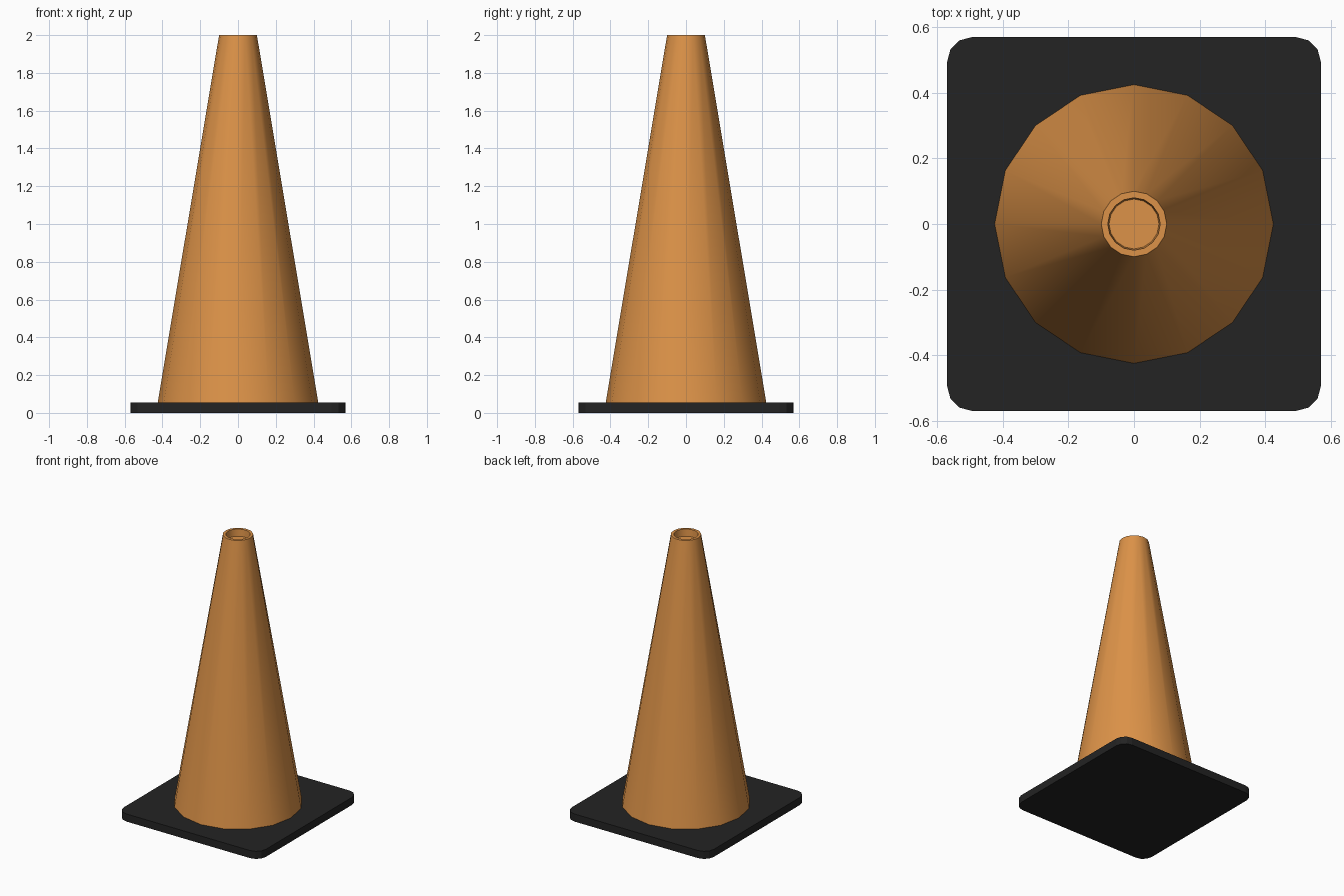
import bpy
import bmesh
from math import cos, sin, tau, radians

cube = bpy.data.objects.get("Cube")
if cube:
    bpy.data.objects.remove(cube, do_unlink=True)

SIDES = 16
BASE_TOP = 0.055


def make_material(name, rgb):
    mat = bpy.data.materials.new(name)
    mat.use_nodes = True
    color = (*rgb, 1.0)
    mat.diffuse_color = color
    mat.node_tree.nodes["Principled BSDF"].inputs["Base Color"].default_value = color
    return mat


def add_object(name, bm, mat):
    bmesh.ops.recalc_face_normals(bm, faces=bm.faces)
    mesh = bpy.data.meshes.new(name)
    bm.to_mesh(mesh)
    bm.free()
    mesh.materials.append(mat)
    obj = bpy.data.objects.new(name, mesh)
    bpy.context.collection.objects.link(obj)
    return obj


orange = make_material("orange plastic", (0.72, 0.29, 0.065))
black = make_material("black rubber", (0.017, 0.017, 0.017))

# Square base plate with rounded corners
bm = bmesh.new()
bmesh.ops.create_cube(bm, size=1.0)
for v in bm.verts:
    v.co.x *= 1.14
    v.co.y *= 1.14
    v.co.z = (v.co.z + 0.5) * BASE_TOP
uprights = [e for e in bm.edges if abs(e.verts[0].co.z - e.verts[1].co.z) > 0.01]
bmesh.ops.bevel(bm, geom=uprights, offset=0.075, segments=3,
                profile=0.5, affect='EDGES')
add_object("base_plate", bm, black)

# Tapered cone: outer wall, rim, inner wall and recessed floor
profile = [(0.425, BASE_TOP), (0.1, 2.0), (0.08, 2.0), (0.076, 1.95)]
bm = bmesh.new()
rings = [[bm.verts.new((r * cos(tau * i / SIDES), r * sin(tau * i / SIDES), z))
          for i in range(SIDES)] for r, z in profile]
for low, high in zip(rings, rings[1:]):
    for i in range(SIDES):
        j = (i + 1) % SIDES
        bm.faces.new((low[i], low[j], high[j], high[i]))
bm.faces.new(rings[-1])
bm.faces.new(list(reversed(rings[0])))
cone = add_object("cone_body", bm, orange)

# Smooth walls with crisp rim edges
bpy.ops.object.select_all(action='DESELECT')
cone.select_set(True)
bpy.context.view_layer.objects.active = cone
bpy.ops.object.shade_smooth_by_angle(angle=radians(35))
